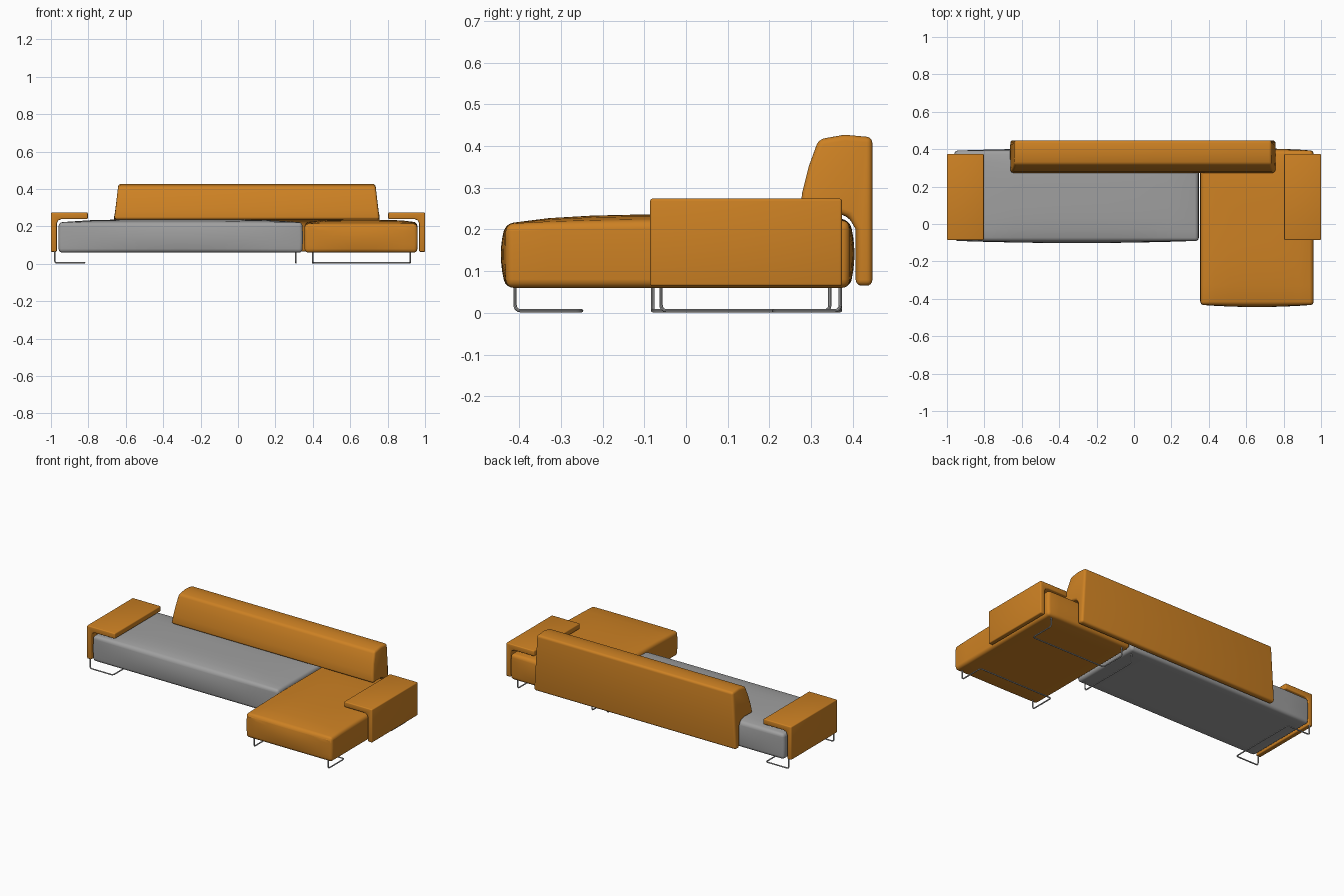
import bpy, bmesh
from mathutils import Vector

cube = bpy.data.objects.get("Cube")
if cube:
    bpy.data.objects.remove(cube, do_unlink=True)


def material(name, rgb):
    m = bpy.data.materials.new(name)
    m.use_nodes = True
    m.diffuse_color = (*rgb, 1)
    m.node_tree.nodes["Principled BSDF"].inputs["Base Color"].default_value = (*rgb, 1)
    return m


ORANGE = material("orange fabric", (0.61, 0.22, 0.017))
GREY = material("grey fabric", (0.35, 0.35, 0.35))
STEEL = material("steel", (0.45, 0.45, 0.45))


def finish(ob, mat, bevel=0.0, segments=4):
    """Assign material, round the edges and smooth the shading."""
    ob.data.materials.append(mat)
    bpy.ops.object.select_all(action='DESELECT')
    ob.select_set(True)
    bpy.context.view_layer.objects.active = ob
    if bevel:
        mod = ob.modifiers.new("rounded edges", 'BEVEL')
        mod.width, mod.segments = bevel, segments
        mod.limit_method, mod.angle_limit = 'ANGLE', 0.6
        bpy.ops.object.modifier_apply(modifier=mod.name)
    bpy.ops.object.shade_smooth_by_angle(angle=0.6)


def from_bmesh(name, bm):
    bmesh.ops.recalc_face_normals(bm, faces=bm.faces)
    me = bpy.data.meshes.new(name)
    bm.to_mesh(me)
    bm.free()
    ob = bpy.data.objects.new(name, me)
    bpy.context.collection.objects.link(ob)
    return ob


def cushion(name, lo, hi, mat, crown, front_drop=0.0):
    """Box with a softly crowned top and bulging front and back."""
    lo, hi = Vector(lo), Vector(hi)
    mid, half = (lo + hi) / 2, (hi - lo) / 2
    bm = bmesh.new()
    bmesh.ops.create_cube(bm, size=2)
    bmesh.ops.subdivide_edges(bm, edges=bm.edges[:], cuts=7, use_grid_fill=True)
    for v in bm.verts:
        u, w, t = v.co
        p = Vector((mid.x + u * half.x, mid.y + w * half.y, mid.z + t * half.z))
        if t > 0:
            p.z += t * crown * (1 - u ** 4) * (1 - w ** 4)
            p.z -= t * front_drop * max(0, -w) ** 2
        p.y += 0.012 * w * (1 - u * u) * (1 - t * t)
        p.x += 0.004 * u * (1 - t * t)
        v.co = p
    finish(from_bmesh(name, bm), mat, 0.018)


def extrude(name, profile, axis, start, end):
    """Closed profile swept along x or y."""
    bm = bmesh.new()
    place = (lambda a, b: (start, a, b)) if axis == 'x' else (lambda a, b: (a, start, b))
    face = bm.faces.new([bm.verts.new(place(a, b)) for a, b in profile])
    moved = bmesh.ops.extrude_face_region(bm, geom=[face])['geom']
    d = end - start
    bmesh.ops.translate(bm, vec=(d, 0, 0) if axis == 'x' else (0, d, 0),
                        verts=[g for g in moved if isinstance(g, bmesh.types.BMVert)])
    return from_bmesh(name, bm)


def wire(name, points, radius=0.004, bend=0.015):
    """Bent steel rod with rounded corners."""
    pts = [Vector(p) for p in points]
    path = [pts[0]]
    for a, b, c in zip(pts, pts[1:], pts[2:]):
        p, q = b + (a - b).normalized() * bend, b + (c - b).normalized() * bend
        for i in range(5):
            s = i / 4
            path.append(p * (1 - s) ** 2 + b * 2 * s * (1 - s) + q * s * s)
    path.append(pts[-1])
    cu = bpy.data.curves.new(name, 'CURVE')
    cu.dimensions, cu.bevel_depth, cu.bevel_resolution = '3D', radius, 2
    cu.use_fill_caps = True
    sp = cu.splines.new('POLY')
    sp.points.add(len(path) - 1)
    for sp_pt, p in zip(sp.points, path):
        sp_pt.co = (*p, 1)
    ob = bpy.data.objects.new(name, cu)
    bpy.context.collection.objects.link(ob)
    bpy.ops.object.select_all(action='DESELECT')
    ob.select_set(True)
    bpy.context.view_layer.objects.active = ob
    bpy.ops.object.convert(target='MESH')
    finish(bpy.context.view_layer.objects.active, STEEL)


# Seats
cushion("long_seat", (-0.957, -0.09, 0.06), (0.343, 0.392, 0.222), GREY, 0.016)
cushion("chaise_seat", (0.358, -0.432, 0.06), (0.957, 0.392, 0.222), ORANGE, 0.014, 0.008)

# Armrests: an upright panel with a shelf folded over the seat
arm = [(1, 0.064), (1, 0.274), (0.803, 0.274), (0.803, 0.239),
       (0.945, 0.239), (0.962, 0.232), (0.969, 0.215), (0.969, 0.064)]
for name, side in (("left_arm", 1), ("right_arm", -1)):
    finish(extrude(name, [(side * x, z) for x, z in arm], 'y', -0.086, 0.374), ORANGE, 0.006, 3)

# Backrest: thin panel behind the seat with a bolster leaning over it
back = [(0.447, 0.065), (0.447, 0.421), (0.38, 0.427), (0.318, 0.416),
        (0.294, 0.35), (0.279, 0.29), (0.272, 0.237), (0.36, 0.239),
        (0.39, 0.23), (0.407, 0.2), (0.407, 0.065)]
backrest = extrude("backrest", back, 'x', -0.662, 0.757)
for v in backrest.data.vertices:
    v.co.x -= (1 if v.co.x > 0.05 else -1) * 0.12 * max(0, v.co.z - 0.24)
finish(backrest, ORANGE, 0.014)

# Sled legs
TOP, FLOOR = 0.075, 0.005


def sled(name, a, b, c, d):
    """Two uprights at a and d, joined on the floor through b and c."""
    wire(name, [(*a, TOP), (*a, FLOOR), (*b, FLOOR), (*c, FLOOR), (*d, FLOOR), (*d, TOP)])


sled("right_end_leg", (-0.98, -0.08), (-0.82, -0.08), (-0.82, 0.37), (-0.98, 0.37))
sled("chaise_front_leg", (0.4, -0.41), (0.4, -0.25), (0.92, -0.25), (0.92, -0.41))
sled("chaise_back_leg", (0.4, 0.37), (0.4, 0.21), (0.92, 0.21), (0.92, 0.37))
wire("middle_leg", [(0.31, -0.06, TOP), (0.31, -0.06, FLOOR),
                    (0.31, 0.345, FLOOR), (0.31, 0.345, TOP)])
